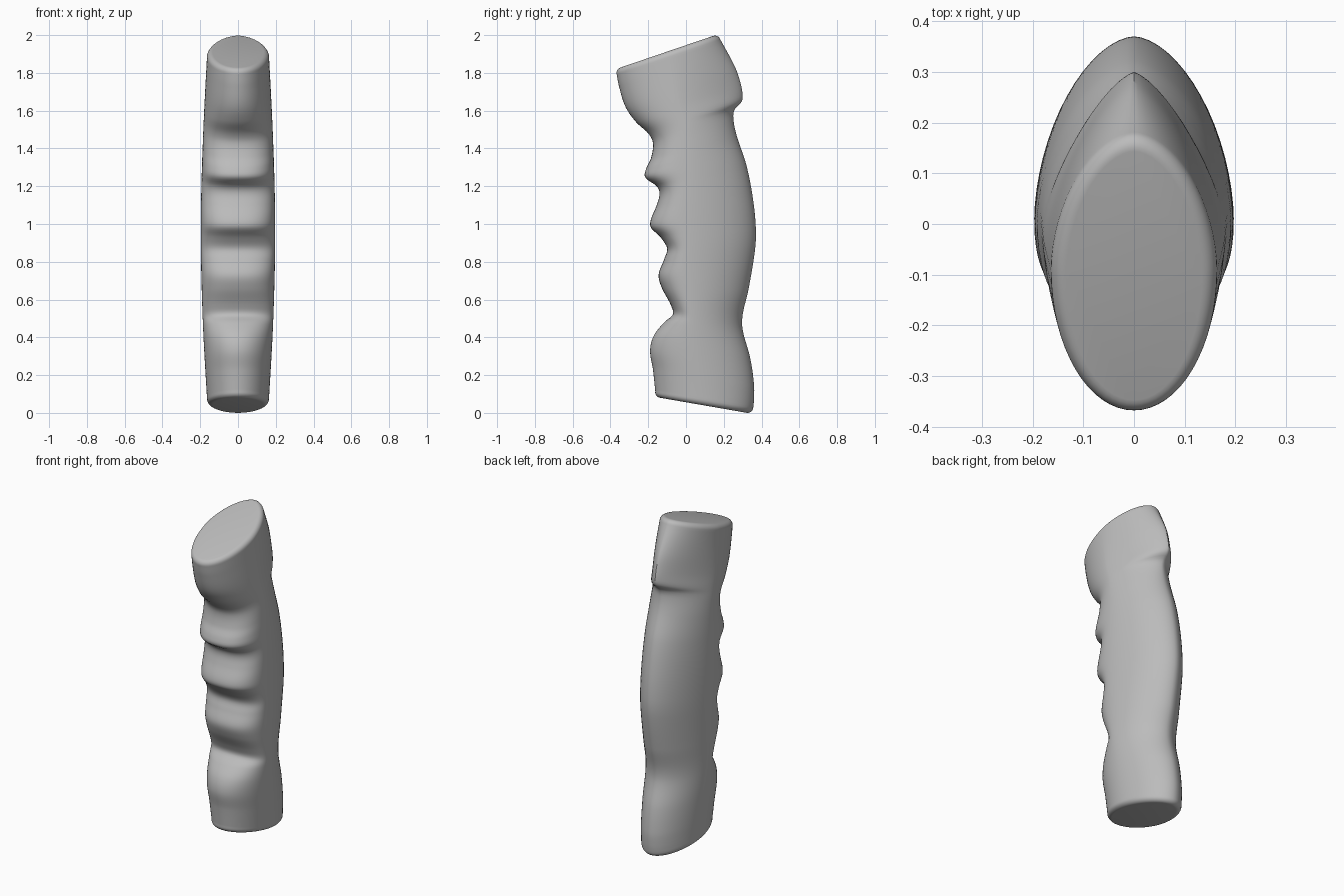
import bpy
import bmesh
from math import cos, sin, pi, copysign
from mathutils import Vector

if "Cube" in bpy.data.objects:
    bpy.data.objects.remove(bpy.data.objects["Cube"], do_unlink=True)

RINGS, SEGMENTS, ROUNDING = 150, 64, 0.03

# Profiles as (height, value) pairs in hundredths of a unit
finger_side = [(9, -16), (23, -17.5), (33, -19), (41, -17), (48, -11.5), (52, -7),
               (57, -8), (66, -12.7), (73, -14.5), (81, -11.7), (87, -10), (93, -13.5),
               (98, -18.5), (102, -18.7), (110, -15.5), (116, -14), (120, -15.5),
               (124.5, -21.5), (129, -21.2), (135, -18.5), (143, -17.5), (148, -20),
               (154, -26.5), (162, -32), (173, -35.5), (181, -37)]
palm_side = [(2, 35.5), (7, 36), (15, 36), (29, 34), (44, 30), (52, 30), (65, 33),
             (86, 36.5), (97, 37), (113, 35.5), (131, 32), (148, 26.5), (157, 25),
             (161, 26), (164, 29), (167, 30), (174, 29), (183, 26), (198, 18)]
half_width = [(0, 16), (50, 18.7), (100, 19.7), (150, 18.4), (200, 15.8)]
widest_depth = [(0, 9), (45, 4), (100, 1), (150, 0), (165, -4), (198, -11)]

# Cross-section exponents: 2 is an ellipse, more is boxier, less is more pointed
palm_power = [(0, 190), (50, 175), (140, 170), (165, 140), (198, 200)]
finger_power = [(0, 200), (40, 210), (60, 240), (140, 240), (165, 205), (200, 200)]


def sample(points, height):
    """Smooth interpolation through a list of (height, value) pairs."""
    h = min(max(height * 100, points[0][0]), points[-1][0])
    last = len(points) - 1
    i = next(k for k in range(last) if h <= points[k + 1][0])

    def slope(k):
        a, b = points[max(k - 1, 0)], points[min(k + 1, last)]
        return (b[1] - a[1]) / (b[0] - a[0])

    (h0, v0), (h1, v1) = points[i], points[i + 1]
    span = h1 - h0
    t = (h - h0) / span
    value = ((1 + 2 * t) * (1 - t) ** 2 * v0 + t * t * (3 - 2 * t) * v1
             + span * t * (1 - t) * ((1 - t) * slope(i) - t * slope(i + 1)))
    return value / 100


def mix(a, b, t):
    return a + (b - a) * t


def section(t, inset=0, lift=0):
    """One ring of the grip, lying in a plane tilted about the x axis."""
    front_z, back_z = mix(0.115, 1.79, t), mix(0.025, 1.977, t)
    middle_z = (front_z + back_z) / 2
    front = Vector((0, sample(finger_side, front_z), front_z))
    back = Vector((0, sample(palm_side, back_z), back_z))
    chord = (back - front).normalized()
    normal = Vector((1, 0, 0)).cross(chord)
    share = (sample(widest_depth, middle_z) - front.y) / (back.y - front.y)
    centre = front.lerp(back, share)
    width = sample(half_width, middle_z) - inset
    ring = []
    for k in range(SEGMENTS):
        angle = 2 * pi * k / SEGMENTS
        c, s = cos(angle), sin(angle)
        power = 2 / sample(palm_power if c > 0 else finger_power, middle_z)
        reach = ((back if c > 0 else front) - centre).length - inset
        x = copysign(abs(s) ** power, s) * width
        depth = copysign(abs(c) ** power, c) * reach
        ring.append(centre + chord * depth + normal * lift + Vector((x, 0, 0)))
    return ring


# Rounded lower rim, sculpted body, rounded upper rim
steps = [pi / 2 * k / 6 for k in range(1, 7)]
rings = [section(0, ROUNDING * (1 - cos(a)), -ROUNDING * sin(a)) for a in reversed(steps)]
rings += [section(k / RINGS) for k in range(RINGS + 1)]
rings += [section(1, ROUNDING * (1 - cos(a)), ROUNDING * sin(a)) for a in steps]

bm = bmesh.new()
loops = [[bm.verts.new(p) for p in ring] for ring in rings]
for low, high in zip(loops, loops[1:]):
    for k in range(SEGMENTS):
        n = (k + 1) % SEGMENTS
        bm.faces.new((low[k], low[n], high[n], high[k]))
# Flat end caps
bm.faces.new(loops[0])
bm.faces.new(loops[-1])
bmesh.ops.recalc_face_normals(bm, faces=bm.faces)

mesh = bpy.data.meshes.new("grip")
bm.to_mesh(mesh)
bm.free()
grip = bpy.data.objects.new("grip", mesh)
bpy.context.collection.objects.link(grip)

# Plain grey material
grey = bpy.data.materials.new("plain_grey")
grey.use_nodes = True
colour = (0.5, 0.5, 0.5, 1)
grey.diffuse_color = colour
grey.node_tree.nodes["Principled BSDF"].inputs["Base Color"].default_value = colour
mesh.materials.append(grey)

bpy.context.view_layer.objects.active = grip
grip.select_set(True)
bpy.ops.object.shade_smooth_by_angle(angle=pi / 5)
